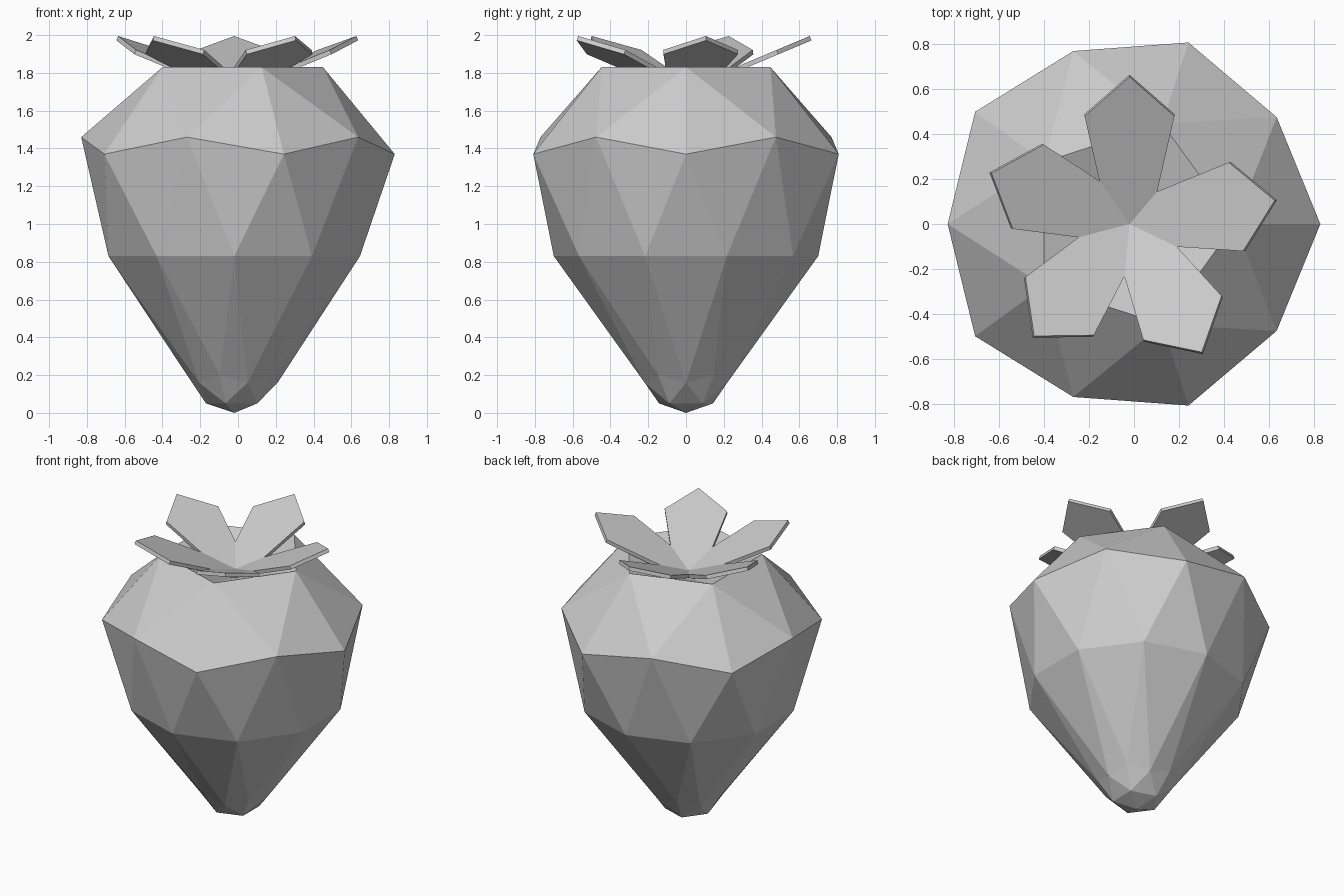
import bpy
import bmesh
from math import radians, hypot
from mathutils import Matrix, Vector

if "Cube" in bpy.data.objects:
    bpy.data.objects.remove(bpy.data.objects["Cube"], do_unlink=True)

AXIS_X = -0.02

grey = bpy.data.materials.new("plain_grey")
grey.use_nodes = True
GREY = (0.6, 0.6, 0.6, 1)
grey.diffuse_color = GREY
grey.node_tree.nodes["Principled BSDF"].inputs["Base Color"].default_value = GREY


def make_object(name, bm):
    mesh = bpy.data.meshes.new(name)
    bmesh.ops.recalc_face_normals(bm, faces=bm.faces)
    bm.to_mesh(mesh)
    bm.free()
    mesh.materials.append(grey)
    obj = bpy.data.objects.new(name, mesh)
    bpy.context.collection.objects.link(obj)
    return obj


# Fruit body: faceted sphere, each row moved to its own (radius, height)
ROWS = {
    1.0: (0, 1.66), 0.85: (0.47, 1.83), 0.53: (0.81, 1.46), 0.45: (0.85, 1.37),
    0.0: (0.70, 0.83),
    -0.45: (0.25, 0.20), -0.53: (0.23, 0.16), -0.85: (0.15, 0.05), -1.0: (0, 0),
}
bm = bmesh.new()
bmesh.ops.create_icosphere(bm, subdivisions=2, radius=1)
for v in bm.verts:
    row = min(ROWS, key=lambda z: abs(z - v.co.z))
    radius, height = ROWS[row]
    k = radius / max(hypot(v.co.x, v.co.y), 0.001)
    v.co = (v.co.x * k + AXIS_X, v.co.y * k, height)
make_object("fruit_body", bm)

# Leaves: pointed plates rising outward from the hollow in the top
OUTLINE = [(0, -0.09), (0.48, -0.2), (0.655, 0), (0.48, 0.2), (0, 0.09)]
CENTRE_Z, SLOPE, THICK = 1.72, 0.42, 0.025
down = Vector((SLOPE, 0, -1)).normalized() * THICK
for i in range(5):
    place = Matrix.Translation((AXIS_X, 0, CENTRE_Z)) @ Matrix.Rotation(radians(90 + 69.8 * i), 4, "Z")
    bm = bmesh.new()
    top = bm.faces.new([bm.verts.new((d, w, d * SLOPE)) for d, w in OUTLINE])
    result = bmesh.ops.extrude_face_region(bm, geom=[top], use_keep_orig=True)
    moved = [g for g in result["geom"] if isinstance(g, bmesh.types.BMVert)]
    bmesh.ops.translate(bm, verts=moved, vec=down)
    bmesh.ops.transform(bm, matrix=place, verts=bm.verts)
    make_object(f"leaf_{i + 1}", bm)
